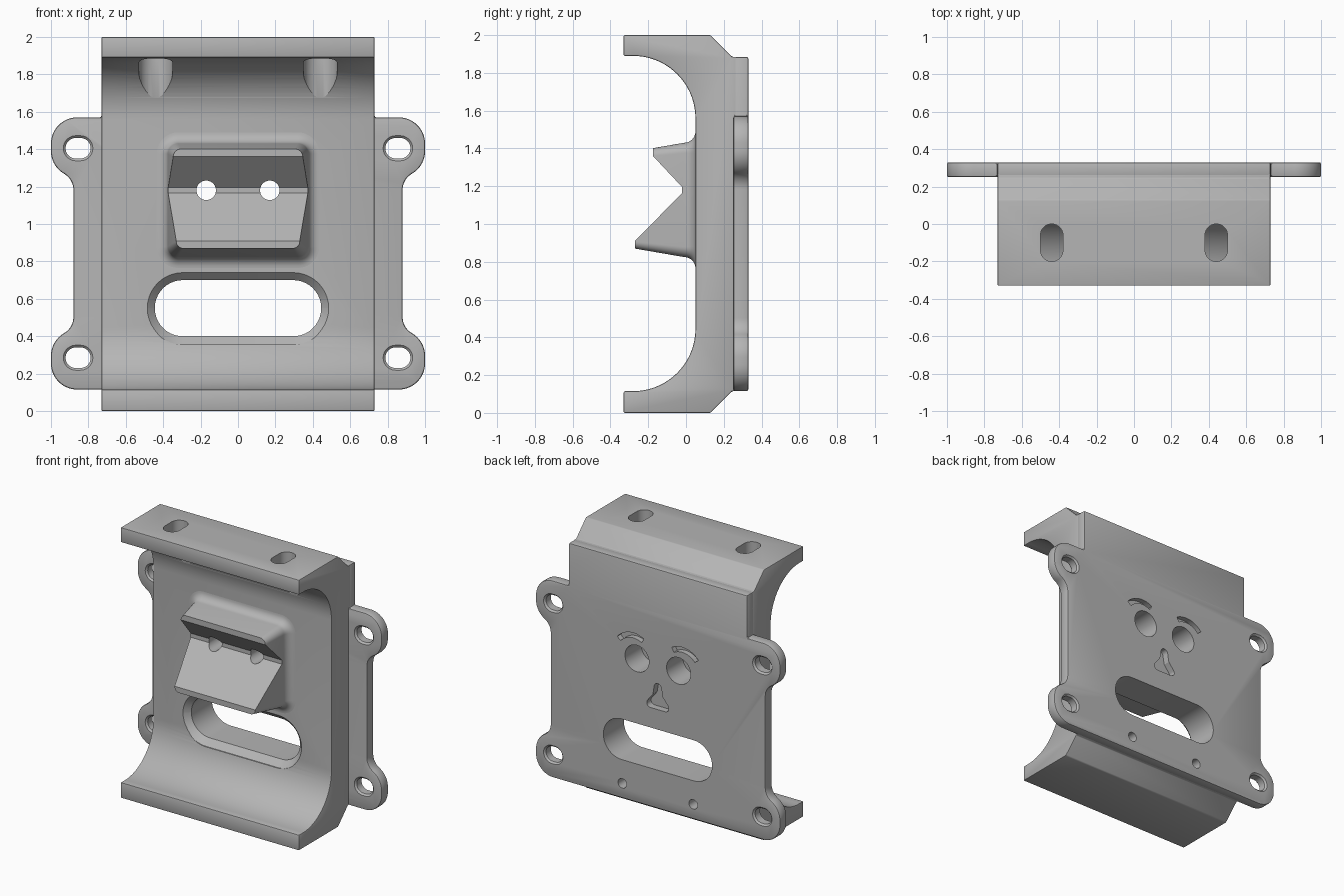
import bpy, bmesh
from math import sin, cos, radians

cube = bpy.data.objects.get("Cube")
if cube:
    bpy.data.objects.remove(cube, do_unlink=True)

grey = bpy.data.materials.new("plain grey")
grey.use_nodes = True
colour = (0.46, 0.46, 0.46, 1)
grey.diffuse_color = colour
grey.node_tree.nodes["Principled BSDF"].inputs["Base Color"].default_value = colour


def arc(cx, cy, r, start, end, n=12):
    angles = [radians(start + (end - start) * i / n) for i in range(n + 1)]
    return [(cx + r * cos(a), cy + r * sin(a)) for a in angles]


def rounded(cx, cy, hw, hh, r):
    """Rounded rectangle; a full radius gives a slot or a circle."""
    hw, hh = max(hw, r + 0.0001), max(hh, r + 0.0001)
    pts = []
    for sx, sy, a in ((1, 1, 0), (-1, 1, 90), (-1, -1, 180), (1, -1, 270)):
        pts += arc(cx + sx * (hw - r), cy + sy * (hh - r), r, a, a + 90, 10)
    return pts


def loft(name, sections, axis="y"):
    """Skin a solid through (position, outline) sections along an axis."""
    place = {"x": lambda p, d: (d, p[0], p[1]),
             "y": lambda p, d: (p[0], d, p[1]),
             "z": lambda p, d: (p[0], p[1], d)}[axis]
    bm = bmesh.new()
    rings = [[bm.verts.new(place(p, d)) for p in pts] for d, pts in sections]
    n = len(rings[0])
    for a, b in zip(rings, rings[1:]):
        for i in range(n):
            j = (i + 1) % n
            bm.faces.new((a[i], a[j], b[j], b[i]))
    bm.faces.new(rings[0])
    bm.faces.new(rings[-1])
    bmesh.ops.recalc_face_normals(bm, faces=bm.faces)
    mesh = bpy.data.meshes.new(name)
    bm.to_mesh(mesh)
    bm.free()
    mesh.materials.append(grey)
    obj = bpy.data.objects.new(name, mesh)
    bpy.context.collection.objects.link(obj)
    return obj


def prism(name, pts, d0, d1, axis="y"):
    return loft(name, [(d0, pts), (d1, pts)], axis)


def bevel(obj, width):
    mod = obj.modifiers.new("soft edges", "BEVEL")
    mod.width, mod.segments = width, 2
    mod.limit_method, mod.angle_limit = "ANGLE", radians(30)


def finish(obj, cutters):
    """Cut, bake the modifiers and shade."""
    for c in cutters:
        mod = obj.modifiers.new("cut", "BOOLEAN")
        mod.operation, mod.solver, mod.object = "DIFFERENCE", "EXACT", c
    bpy.context.view_layer.update()
    graph = bpy.context.evaluated_depsgraph_get()
    mesh = bpy.data.meshes.new_from_object(obj.evaluated_get(graph))
    obj.modifiers.clear()
    obj.data = mesh
    bpy.ops.object.select_all(action="DESELECT")
    obj.select_set(True)
    bpy.context.view_layer.objects.active = obj
    bpy.ops.object.shade_smooth_by_angle(angle=radians(25))


HALF, BACK, PLATE = 0.73, 0.33, 0.25
TOP, LOW = 1.885, 0.115

# Channel body: C-shaped side profile in (y, z)
profile = [(-0.33, 0), (0.13, 0), (0.245, LOW), (0.27, LOW), (0.27, TOP),
           (0.245, TOP), (0.13, 2), (-0.33, 2), (-0.33, 1.89)]
profile += arc(-0.28, 1.56, 0.33, 90, 0, 18)
profile += arc(-0.28, 0.445, 0.33, 0, -90, 18) + [(-0.33, LOW)]
body = prism("channel_body", profile, -HALF, HALF, "x")
bevel(body, 0.007)

# Back plate with four mounting ears
mid = (1.57 + LOW) / 2
ear = [(HALF, 1.57)] + arc(0.86, 1.43, 0.14, 90, 0) + arc(0.86, 1.39, 0.14, 0, -60)
ear += arc(0.98, 1.182, 0.1, 120, 180)[1:]
low_ear = [(x, 2 * mid - z) for x, z in reversed(ear)][:-1]
side = [(HALF, TOP)] + ear + low_ear
outline = side + [(-x, z) for x, z in reversed(side)]
plate = prism("back_plate", outline, PLATE, BACK)
bevel(plate, 0.01)

# Tapered clamp block with a flared foot
def block_ring(y, grow):
    return y, rounded(0, 1.1275, 0.375 + grow, 0.3025 + grow, 0.055 + max(grow, -0.02))

rings = [block_ring(-0.3, -0.05), block_ring(-0.01, 0)]
for i in range(1, 9):
    t = radians(90 * i / 8)
    rings.append(block_ring(-0.01 + 0.06 * sin(t), 0.06 * (1 - cos(t))))
rings.append(block_ring(0.1, 0.06))
block = loft("clamp_block", rings)

# V notch and stepped front of the clamp block
notch = prism("notch_cutter", [(-0.5, 0.6), (-0.27, 0.6), (-0.27, 0.91), (-0.02, 1.165),
                               (-0.02, 1.195), (-0.175, 1.36), (-0.175, 1.7), (-0.5, 1.7)],
              -1, 1, "x")

# Long window with a softened front rim
rim = [(-0.1, 0.045), (0.045, 0.045)]
rim += [(0.05 + 0.04 * sin(radians(a)), 0.04 * (1 - sin(radians(a)))) for a in range(15, 91, 15)]
rim.append((0.5, 0))
window = loft("window_cutter", [(y, rounded(0, 0.55, 0.445 + g, 0.15 + g, 0.15 + g)) for y, g in rim])

body_cuts, plate_cuts, block_cuts = [window], [window], [notch]
for s in (1, -1):
    # Screw bores with wide pockets behind
    bore = prism("bore_cutter", rounded(s * 0.17, 1.18, 0.052, 0.052, 0.052), -0.4, 0.5)
    pocket = prism("pocket_cutter", rounded(s * 0.17, 1.18, 0.098, 0.098, 0.098), 0.14, 0.5)
    # Small blind holes low on the back
    blind = prism("blind_hole_cutter", rounded(s * 0.29, 0.225, 0.035, 0.035, 0.035), 0.12, 0.5)
    # Curved grooves over the pockets
    band = arc(0.2, 1.19, 0.172, 40, 120) + arc(0.2, 1.19, 0.135, 120, 40)
    groove = prism("groove_cutter", [(s * x, z) for x, z in band], 0.29, 0.5)
    # Slots and scoops through the top lip
    slot = prism("lip_slot_cutter", rounded(s * 0.44, -0.1, 0.06, 0.1, 0.06), 1.7, 2.2, "z")
    scoop = prism("scoop_cutter", rounded(s * 0.44, -0.1, 0.09, 0.13, 0.09), 1.5, 1.885, "z")
    body_cuts += [bore, pocket, blind, slot, scoop]
    plate_cuts += [pocket, blind, groove]
    block_cuts.append(bore)
    # Chamfered ear slots
    for z in (1.405, 0.285):
        steps = ((0.23, 0.032), (0.262, 0), (0.318, 0), (0.35, 0.032))
        plate_cuts.append(loft("ear_slot_cutter", [
            (y, rounded(s * 0.855, z, 0.067 + g, 0.055 + g, 0.055 + g)) for y, g in steps]))

# Flared recess between the pockets
half = arc(0, 1.01, 0.03, 90, 0, 6) + [(0.04, 0.95)] + arc(0.06, 0.878, 0.03, 40, -90, 8)
flared = half + [(-x, z) for x, z in reversed(half[1:])]
plate_cuts.append(prism("recess_cutter", flared, 0.28, 0.5))

finish(body, body_cuts)
finish(plate, plate_cuts)
finish(block, block_cuts)
for c in set(body_cuts + plate_cuts + block_cuts):
    bpy.data.objects.remove(c, do_unlink=True)
